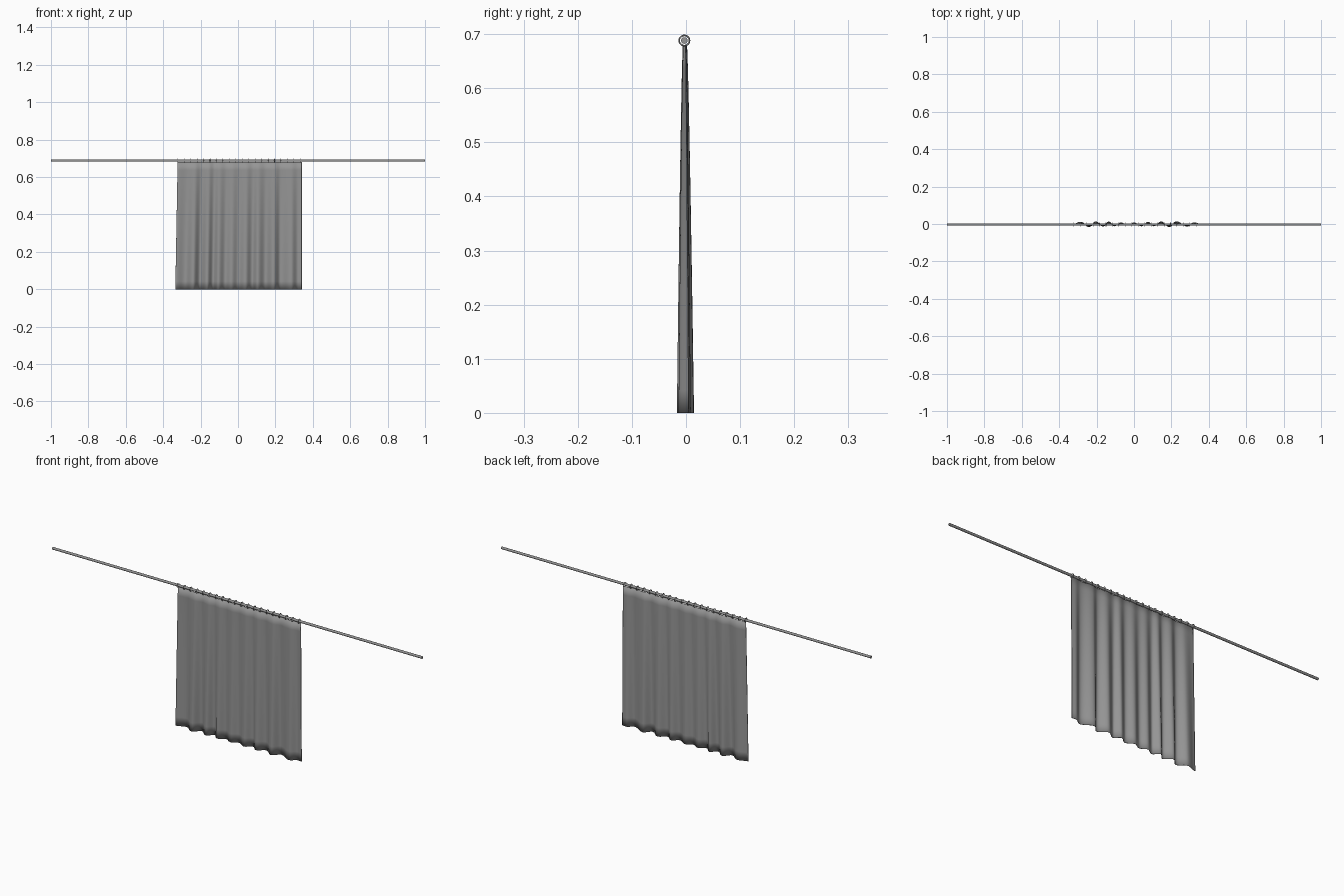
import bpy, bmesh, math

cube = bpy.data.objects.get("Cube")
if cube:
    bpy.data.objects.remove(cube, do_unlink=True)

grey = bpy.data.materials.new("mid grey")
grey.use_nodes = True
colour = (0.3, 0.3, 0.3, 1)
grey.diffuse_color = colour
grey.node_tree.nodes["Principled BSDF"].inputs["Base Color"].default_value = colour

ROD_Y, ROD_Z = -0.003, 0.688
TOP = 0.68


def finish(obj, name):
    obj.name = name
    obj.data.materials.clear()
    obj.data.materials.append(grey)
    bpy.ops.object.select_all(action='DESELECT')
    obj.select_set(True)
    bpy.context.view_layer.objects.active = obj
    bpy.ops.object.shade_smooth_by_angle(angle=math.radians(50))


# Rod
bpy.ops.mesh.primitive_cylinder_add(vertices=24, radius=0.006, depth=2,
                                    location=(0, ROD_Y, ROD_Z),
                                    rotation=(0, math.pi / 2, 0))
finish(bpy.context.object, "curtain_rod")

# Rings around the rod
RINGS = 20
for i in range(RINGS):
    x = -0.322 + 0.655 * i / (RINGS - 1)
    bpy.ops.mesh.primitive_torus_add(major_segments=20, minor_segments=8,
                                     major_radius=0.0095, minor_radius=0.0015,
                                     location=(x, ROD_Y, ROD_Z),
                                     rotation=(0, math.pi / 2, 0))
    finish(bpy.context.object, f"curtain_ring_{i + 1}")

# Fold crests and troughs along the hem: x, relative depth
folds = [(-0.335, -0.2), (-0.285, 0.8), (-0.24, -1), (-0.205, 1),
         (-0.165, -0.8), (-0.135, 0.9), (-0.105, -0.7), (-0.07, 0.6),
         (-0.035, -0.5), (0, 0.6), (0.04, -0.7), (0.075, 0.8),
         (0.105, -0.7), (0.145, 0.9), (0.19, -1), (0.225, 1),
         (0.285, -0.8), (0.32, 0.6), (0.341, 0.4)]


def hem_profile(steps=8):
    points = []
    for (x0, d0), (x1, d1) in zip(folds, folds[1:]):
        for s in range(steps):
            t = s / steps
            ease = (1 - math.cos(math.pi * t)) / 2
            points.append((x0 + (x1 - x0) * t, d0 + (d1 - d0) * ease))
    return points + [folds[-1]]


# Curtain cloth: folds deepen towards the hem
bm = bmesh.new()
ROWS = 16
rows = []
for r in range(ROWS + 1):
    up = r / ROWS
    depth = 0.003 + 0.0118 * (1 - up) ** 0.75
    squeeze = 1 - 0.018 * up
    rows.append([bm.verts.new((0.341 + (x - 0.341) * squeeze,
                               -0.001 * (1 - up) - 0.002 * up + depth * d,
                               TOP * up))
                 for x, d in hem_profile()])
for low, high in zip(rows, rows[1:]):
    for i in range(len(low) - 1):
        bm.faces.new((low[i], low[i + 1], high[i + 1], high[i]))
mesh = bpy.data.meshes.new("curtain_cloth")
bm.to_mesh(mesh)
bm.free()
cloth = bpy.data.objects.new("curtain_cloth", mesh)
bpy.context.collection.objects.link(cloth)
finish(cloth, "curtain_cloth")
thickness = cloth.modifiers.new("Thickness", 'SOLIDIFY')
thickness.thickness = 0.002
thickness.offset = 0
